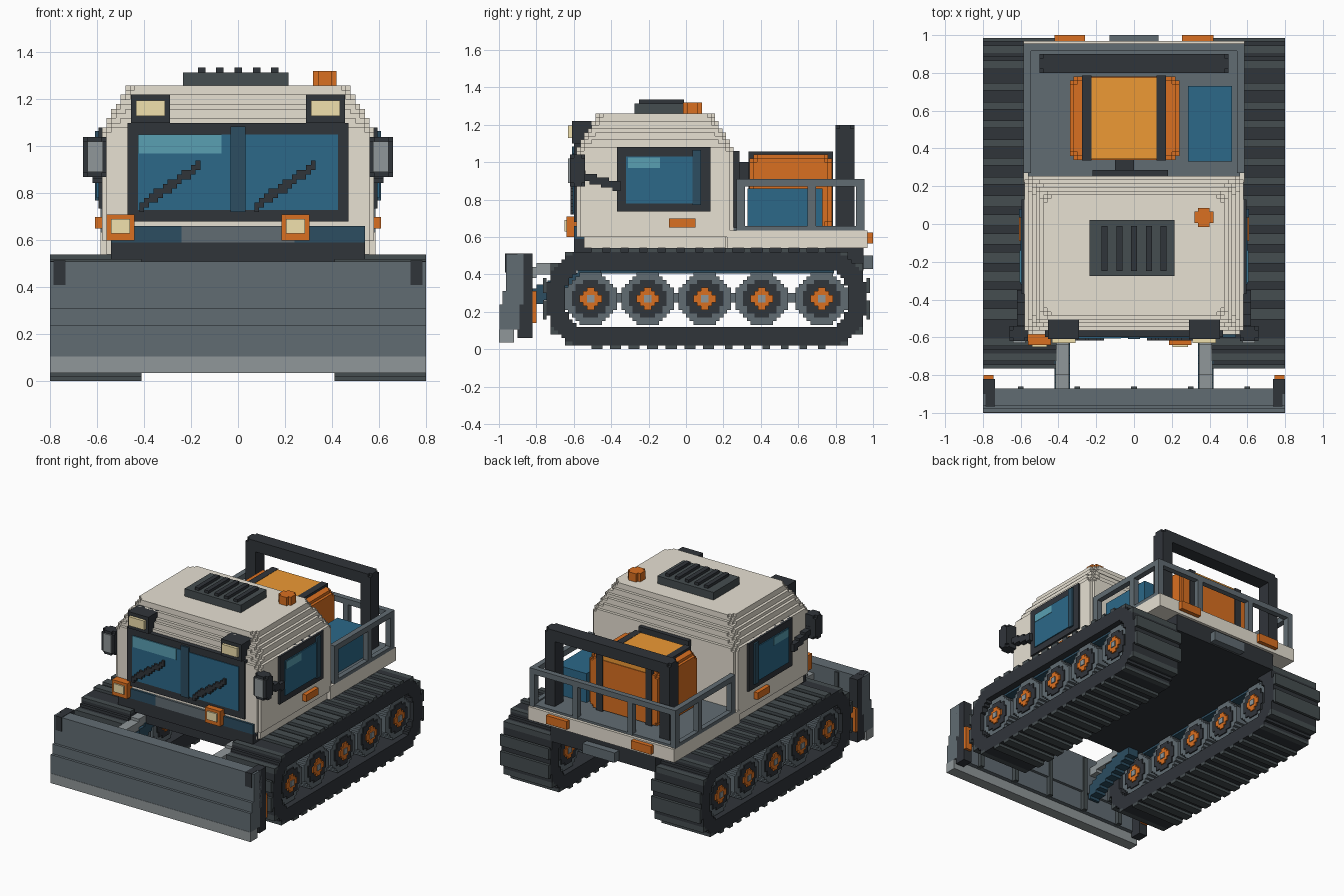
import bpy, bmesh
from math import hypot, sqrt, atan2

if "Cube" in bpy.data.objects:
    bpy.data.objects.remove(bpy.data.objects["Cube"])


def material(name, r, g, b):
    m = bpy.data.materials.new(name)
    m.diffuse_color = (r, g, b, 1)
    m.use_nodes = True
    m.node_tree.nodes["Principled BSDF"].inputs["Base Color"].default_value = m.diffuse_color
    return m


CREAM = material("cream", .8, .75, .65)
DARK = material("dark", .03, .035, .042)
TREAD = material("tread", .06, .075, .08)
STEEL = material("steel", .12, .15, .17)
SILVER = material("silver", .28, .31, .32)
ORANGE = material("orange", .7, .16, .015)
AMBER = material("amber", .85, .32, .035)
NAVY = material("navy", .025, .075, .12)
GLASS = material("glass", .025, .14, .25)
SHINE = material("shine", .1, .35, .45)
LENS = material("lens", .88, .75, .42)
V = .02  # voxel size


def vox(name, fn, lo, hi, step, mat):
    """Blocky solid: keep grid cells whose centre satisfies fn, skin the outside."""
    n = [max(1, round((hi[i] - lo[i]) / step[i])) for i in range(3)]
    st = [(hi[i] - lo[i]) / n[i] for i in range(3)]
    cells = {(i, j, k) for i in range(n[0]) for j in range(n[1]) for k in range(n[2])
             if fn(*(lo[a] + (c + .5) * st[a] for a, c in enumerate((i, j, k))))}
    bm, vs = bmesh.new(), {}

    def vert(p):
        if p not in vs:
            vs[p] = bm.verts.new([lo[a] + p[a] * st[a] for a in range(3)])
        return vs[p]

    for c in sorted(cells):
        for a in range(3):
            for s in (0, 1):
                nb = list(c)
                nb[a] += 2 * s - 1
                if tuple(nb) in cells:
                    continue
                quad = []
                for u, v in ((0, 0), (1, 0), (1, 1), (0, 1)):
                    p = list(c)
                    p[a] += s
                    p[(a + 1) % 3] += u
                    p[(a + 2) % 3] += v
                    quad.append(vert(tuple(p)))
                bm.faces.new(quad if s else quad[::-1])
    bmesh.ops.dissolve_limit(bm, angle_limit=.01, verts=bm.verts[:], edges=bm.edges[:])
    me = bpy.data.meshes.new(name)
    bm.to_mesh(me)
    bm.free()
    me.materials.append(mat)
    ob = bpy.data.objects.new(name, me)
    bpy.context.collection.objects.link(ob)
    return ob


def box(name, x0, x1, y0, y1, z0, z1, mat):
    return vox(name, lambda *p: True, (x0, y0, z0), (x1, y1, z1), (9, 9, 9), mat)


def pair(name, x0, x1, *rest):
    box(name + "_right", x0, x1, *rest)
    box(name + "_left", -x1, -x0, *rest)


def round_box(name, x0, x1, y0, y1, z0, z1, r, mat):
    lo, hi = (x0, y0, z0), (x1, y1, z1)

    def fn(*p):
        q = [max(0, abs(p[i] - (lo[i] + hi[i]) / 2) - (hi[i] - lo[i]) / 2 + r) for i in range(3)]
        return sqrt(sum(c * c for c in q)) < r
    return vox(name, fn, lo, hi, (V, V, V), mat)


def disc(name, x0, x1, y, z, r, mat):
    n = max(2, round(2 * r / V)) * V / 2
    vox(name, lambda a, b, c: hypot(b - y, c - z) < r,
        (x0, y - n, z - n), (x1, y + n, z + n), (9, V, V), mat)


def beam(name, x0, x1, a, b, w, mat):
    """Stepped bar in the side plane from a=(y,z) to b=(y,z)."""
    fn = lambda x, y, z: abs(z - a[1] - (b[1] - a[1]) * (y - a[0]) / (b[0] - a[0])) < w
    vox(name, fn, (x0, min(a[0], b[0]), min(a[1], b[1]) - w),
        (x1, max(a[0], b[0]), max(a[1], b[1]) + w), (9, V, V), mat)


# tracks: rounded loop with separate grousers
def track_dist(y, z):
    q0, q1 = abs(y - .11) - .65, abs(z - .27) - .05
    d = hypot(max(q0, 0), max(q1, 0)) + min(max(q0, q1), 0) - .2
    s = atan2(q1, q0) * .2 if q0 > 0 and q1 > 0 else (z if q0 > q1 else y)
    return d, s % .1 < .05


def belt(x, y, z):
    return -.1 < track_dist(y, z)[0] < 0


def grouser(x, y, z):
    d, on = track_dist(y, z)
    return 0 <= d < .021 and on


for side, s in (("right", 1), ("left", -1)):
    xs = lambda a, b: (min(a * s, b * s), max(a * s, b * s))
    x0, x1 = xs(.41, .8)
    for nm, fn, m in (("track_belt_", belt, DARK), ("track_grousers_", grouser, TREAD)):
        vox(nm + side, fn, (x0, -.765, 0), (x1, .985, .54), (9, V, V), m)
    # road wheels, with hubs on both faces
    for i, y in enumerate((-.51, -.205, .1, .405, .725)):
        for nm, a, b, r, m in (("rim", .44, .77, .14, STEEL), ("disc", .432, .778, .1, DARK),
                               ("hub", .424, .788, .055, ORANGE), ("cap", .418, .794, .022, SILVER)):
            disc(f"wheel_{nm}_{side}_{i}", *xs(a, b), y, .27, r, m)
    box("axle_beam_" + side, *xs(.52, .7), -.51, .73, .25, .3, STEEL)
    box("track_rail_" + side, *xs(.46, .75), -.46, .79, .405, .44, NAVY)
    # blade arms and hydraulic cylinders
    beam("push_arm_" + side, *xs(.34, .42), (-.88, .25), (-.46, .42), .05, NAVY)
    beam("lift_cylinder_" + side, *xs(.345, .415), (-.88, .41), (-.56, .45), .03, SILVER)
    # mirrors
    beam("mirror_arm_" + side, *xs(.575, .62), (-.58, .93), (-.35, .87), .025, DARK)
    round_box("mirror_" + side, *xs(.56, .66), -.62, -.54, .87, 1.04, .025, DARK)
    box("mirror_face_" + side, *xs(.575, .64), -.63, -.62, .89, 1.02, SILVER)

# chassis
box("belly", -.42, .42, -.56, .95, .42, .56, DARK)
box("hitch", -.13, .13, .95, 1, .43, .5, STEEL)
box("front_base", -.54, .54, -.6, -.5, .5, .59, DARK)
pair("front_panel", .24, .54, -.6, -.52, .59, .66, NAVY)
box("front_grille", -.24, .24, -.6, -.52, .59, .66, STEEL)

# blade: lower edge pushed forward, end plates behind the face
box("blade_cutting_edge", -.8, .8, -1, -.92, .035, .105, SILVER)
box("blade_lower", -.8, .8, -.998, -.89, .105, .24, STEEL)
box("blade_middle", -.8, .8, -.98, -.87, .24, .31, STEEL)
box("blade_upper", -.8, .8, -.962, -.87, .31, .51, STEEL)
pair("blade_end_plate", .735, .8, -.9, -.82, .06, .512, DARK)
pair("blade_end_post", .735, .785, -.967, -.9, .41, .513, DARK)
pair("blade_end_marker", .745, .798, -.85, -.8, .14, .31, ORANGE)
for i, x in enumerate((-.6, -.3, 0, .3, .6)):
    box(f"blade_rib_{i}", x - .015, x + .015, -.9, -.86, .1, .5, TREAD)


# cab shell, rounded in plan with a chamfered roof edge
def cab(x, y, z):
    inset = max(0, z - 1.06) * .55 + (.02 if z < .6 else 0)
    r = .06
    qx = max(0, abs(x) - (.58 - inset - r))
    qy = max(0, abs(y + .165) - (.42 - inset - r))
    return hypot(qx, qy) < r


vox("cab_shell", cab, (-.58, -.585, .54), (.58, .255, 1.26), (V, V, V), CREAM)

# windscreen
box("windscreen_frame", -.47, .47, -.598, -.53, .68, 1.1, DARK)
pair("windscreen_glass", .03, .425, -.603, -.59, .73, 1.05, GLASS)
box("windscreen_shine", -.425, -.07, -.606, -.6, .97, 1.05, SHINE)
box("windscreen_post", -.032, .032, -.61, -.59, .72, 1.085, NAVY)
for i, x in enumerate((-.42, .07)):
    vox(f"wiper_{i}", lambda a, b, c: abs(c - .74 - (a - x) * .7) < .022,
        (x, -.618, .72), (x + .26, -.603, .94), (V, 9, V), DARK)

# side windows and markers
pair("side_window_frame", .56, .595, -.37, .13, .735, 1.08, DARK)
pair("side_window_glass", .59, .602, -.32, .04, .78, 1.03, GLASS)
pair("side_window_shine", .6, .605, -.31, -.14, .97, 1.025, SHINE)
pair("side_window_post", .59, .608, .035, .08, .77, 1.065, NAVY)
pair("side_marker", .57, .61, -.09, .05, .65, .7, ORANGE)

# lamps
pair("roof_lamp", .29, .455, -.61, -.48, 1.1, 1.22, DARK)
pair("roof_lamp_lens", .31, .435, -.63, -.6, 1.13, 1.195, LENS)
for i, x in enumerate((-.5, .245)):
    round_box(f"front_lamp_{i}", x - .06, x + .06, -.64, -.56, .6, .71, .02, ORANGE)
    box(f"front_lamp_lens_{i}", x - .04, x + .04, -.65, -.635, .63, .69, LENS)

# roof vent and beacon
box("roof_vent", -.235, .215, -.275, .02, 1.25, 1.315, TREAD)
for i in range(5):
    x = -.155 + i * .078
    box(f"vent_slat_{i}", x - .016, x + .016, -.25, -.01, 1.31, 1.335, DARK)
vox("beacon", lambda x, y, z: hypot(x - .37, y - .035) < .05,
    (.32, -.015, 1.25), (.42, .085, 1.32), (V, V, 9), ORANGE)

# rear deck
box("deck_skirt", -.585, .585, .22, .97, .54, .635, CREAM)
box("deck_floor", -.56, .56, .25, .95, .63, .65, STEEL)
for i, (a, b) in enumerate(((-.42, -.26), (.255, .42))):
    box(f"tail_lamp_{i}", a, b, .96, 1, .565, .625, ORANGE)

# deck railing
pair("side_rail", .545, .585, .27, .955, .87, .91, STEEL)
pair("rail_sill", .55, .585, .27, .955, .635, .66, STEEL)
for i, y in enumerate((.27, .65, .91)):
    pair(f"rail_post_{i}", .545, .585, y, y + .045, .64, .88, STEEL)
box("rear_rail", -.55, .55, .915, .955, .87, .91, STEEL)
pair("rear_rail_post", .2, .24, .915, .955, .64, .88, STEEL)

# orange tank with straps, backing panel and tool box
round_box("tank", -.34, .24, .34, .78, .64, 1.04, .06, ORANGE)
box("tank_lid", -.24, .14, .345, .775, 1.02, 1.055, AMBER)
for i, x in enumerate((-.25, .145)):
    box(f"tank_strap_{i}", x - .025, x + .025, .335, .785, .64, 1.057, DARK)
box("tank_backing", -.22, .18, .25, .285, .65, 1.06, DARK)
box("tank_filler", -.1, 0, .28, .35, .9, 1.0, DARK)
box("tool_box", .285, .52, .33, .73, .64, .86, GLASS)

# roll bar
round_box("roll_bar_top", -.5, .5, .8, .9, 1.12, 1.2, .03, DARK)
for s in (-1, 1):
    round_box("roll_bar_post_" + ("left" if s < 0 else "right"),
              s * .46 - .04, s * .46 + .04, .8, .9, .62, 1.16, .03, DARK)
